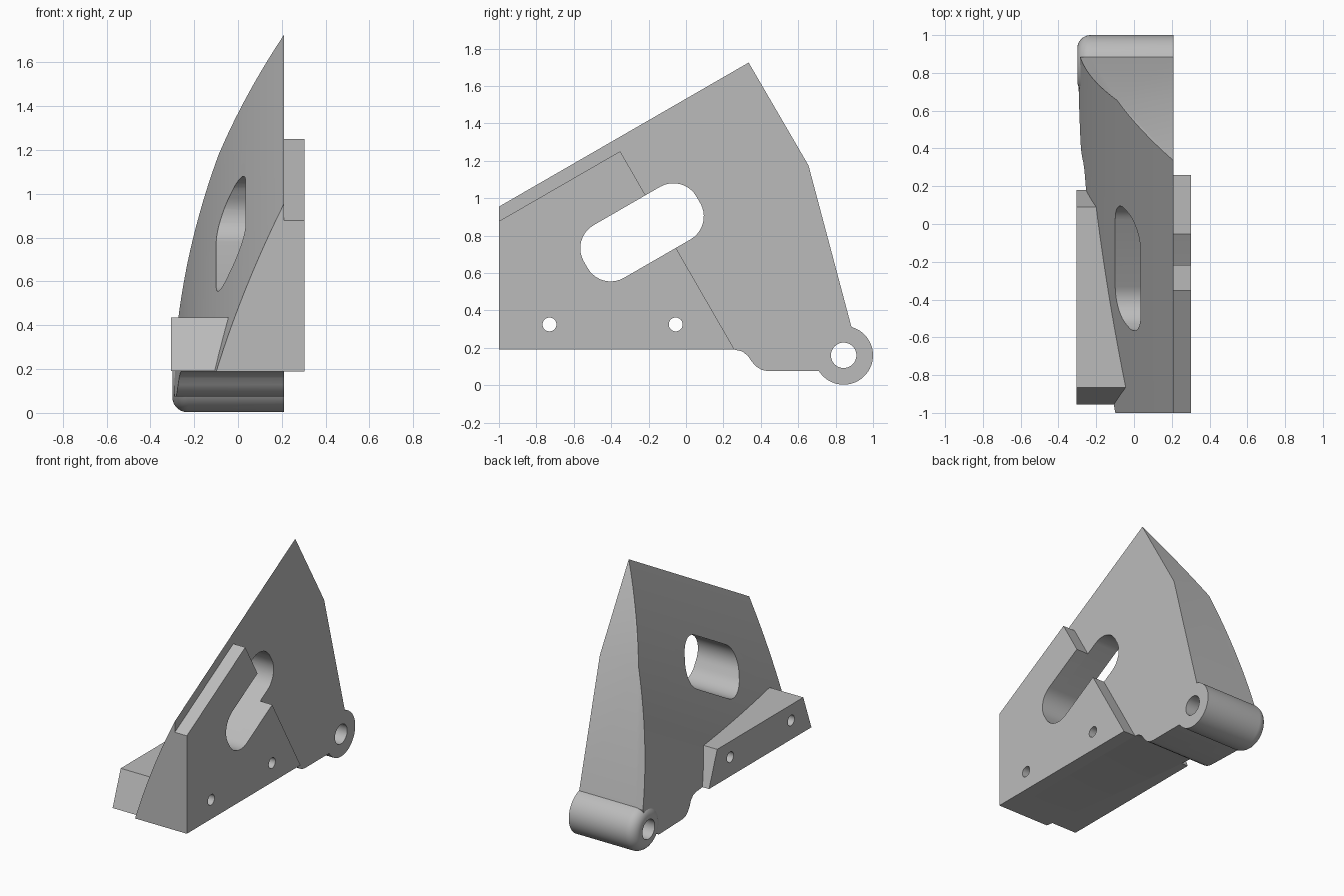
import bpy
import bmesh
import math
from mathutils import Vector

cube = bpy.data.objects.get("Cube")
if cube:
    bpy.data.objects.remove(cube, do_unlink=True)

grey = bpy.data.materials.new("plain grey")
grey.use_nodes = True
grey.diffuse_color = (0.5, 0.5, 0.5, 1)
grey.node_tree.nodes["Principled BSDF"].inputs["Base Color"].default_value = (0.5, 0.5, 0.5, 1)

FACE_X = 0.21                           # flat mounting face
SLOPE = math.radians(30)                # pitch of the top edge
ALONG = Vector((0, math.cos(SLOPE), math.sin(SLOPE)))
DOWN = Vector((0, math.sin(SLOPE), -math.cos(SLOPE)))
TOP_FRONT = Vector((0, -1, 0.955))


def prism(name, points, direction):
    """Closed solid from a planar outline swept along a vector."""
    bm = bmesh.new()
    base = bm.faces.new([bm.verts.new(p) for p in points])
    result = bmesh.ops.extrude_face_region(bm, geom=[base], use_keep_orig=True)
    moved = [v for v in result["geom"] if isinstance(v, bmesh.types.BMVert)]
    bmesh.ops.translate(bm, verts=moved, vec=direction)
    bmesh.ops.recalc_face_normals(bm, faces=bm.faces)
    mesh = bpy.data.meshes.new(name)
    bm.to_mesh(mesh)
    bm.free()
    mesh.materials.append(grey)
    obj = bpy.data.objects.new(name, mesh)
    bpy.context.collection.objects.link(obj)
    return obj


def side_prism(name, outline, x0, x1):
    return prism(name, [Vector((x0, y, z)) for y, z in outline], Vector((x1 - x0, 0, 0)))


def circle(y, z, r, n=48):
    return [(y + r * math.cos(i * math.tau / n), z + r * math.sin(i * math.tau / n)) for i in range(n)]


def combine(obj, other, operation):
    mod = obj.modifiers.new(operation.lower(), "BOOLEAN")
    mod.operation, mod.solver, mod.object = operation, "EXACT", other
    bpy.context.view_layer.update()
    result = obj.evaluated_get(bpy.context.evaluated_depsgraph_get())
    mesh = bpy.data.meshes.new_from_object(result)
    obj.modifiers.clear()
    obj.data = mesh


def slot_outline(half_length, half_width, radius, n=10):
    """Tilted rounded rectangle in the side plane."""
    centre = Vector((0, -0.235, 0.8175))
    points = []
    for k, (a, b) in enumerate(((1, 1), (-1, 1), (-1, -1), (1, -1))):
        for i in range(n + 1):
            ang = (k + i / n) * math.pi / 2
            u = a * (half_length - radius) + radius * math.cos(ang)
            v = b * (half_width - radius) + radius * math.sin(ang)
            p = centre + ALONG * u + DOWN * v
            points.append((p.y, p.z))
    return points


def curved_x(s):
    """Curved side: x as a function of distance below the top edge."""
    return FACE_X - 0.33 * s - 0.163 * s * (1.5 - s)


# Main web, with an S-shaped step on its underside
web = side_prism("main_web", [
    (-1, 0.19), (-1, 0.955), (0.335, 1.725), (0.655, 1.175), (0.885, 0.31),
    (0.843, 0.16), (0.72, 0.075), (0.44, 0.075), (0.405, 0.082), (0.375, 0.1),
    (0.35, 0.128), (0.33, 0.158), (0.3, 0.181), (0.26, 0.19)], -0.5, FACE_X)

# Sweep that carves the curved side
steps = 36
curve = [(-0.1 + 2 * i / steps, curved_x(-0.1 + 2 * i / steps)) for i in range(steps + 1)]
curve += [(1.9, -1), (-0.1, -1)]
carver = prism("side_carver", [TOP_FRONT + DOWN * s + Vector((x, 0, 0)) - ALONG for s, x in curve],
               ALONG * 4)
combine(web, carver, "DIFFERENCE")

# Hinge barrel with a rounded outer rim
barrel = side_prism("hinge_barrel", circle(0.843, 0.16, 0.157, 64), -0.3, FACE_X)
bm = bmesh.new()
bm.from_mesh(barrel.data)
rim = [e for e in bm.edges if all(v.co.x < -0.29 for v in e.verts)]
bmesh.ops.bevel(bm, geom=rim, offset=0.07, segments=8, profile=0.5, affect="EDGES")
bm.to_mesh(barrel.data)
bm.free()
combine(web, barrel, "UNION")

# Raised mounting plate and the bolt block on the curved side
plate = side_prism("mounting_plate", [(-1, 0.19), (-1, 0.877), (-0.352, 1.251), (0.26, 0.19)],
                   FACE_X, 0.303)
block = side_prism("bolt_block", [(-0.955, 0.191), (-0.865, 0.435), (0.09, 0.435), (0.18, 0.191)],
                   -0.305, 0.1)

# Slot, bolt holes and hinge bore
slot = side_prism("slot_cutter", slot_outline(0.3475, 0.1625, 0.142), -1, 1)
bolts = [side_prism("bolt_cutter", circle(y, 0.325, 0.037, 32), -1, 1) for y in (-0.73, -0.055)]
bore = side_prism("bore_cutter", circle(0.843, 0.16, 0.068), -1, 1)
for part, cutters in ((web, [slot, bore] + bolts), (plate, [slot] + bolts), (block, bolts)):
    for cutter in cutters:
        combine(part, cutter, "DIFFERENCE")

for helper in [carver, barrel, slot, bore] + bolts:
    bpy.data.objects.remove(helper, do_unlink=True)

# Smooth the curved faces and keep the corners sharp
bpy.ops.object.select_all(action="DESELECT")
for part in (web, plate, block):
    part.select_set(True)
bpy.context.view_layer.objects.active = web
bpy.ops.object.shade_smooth_by_angle(angle=math.radians(25))
